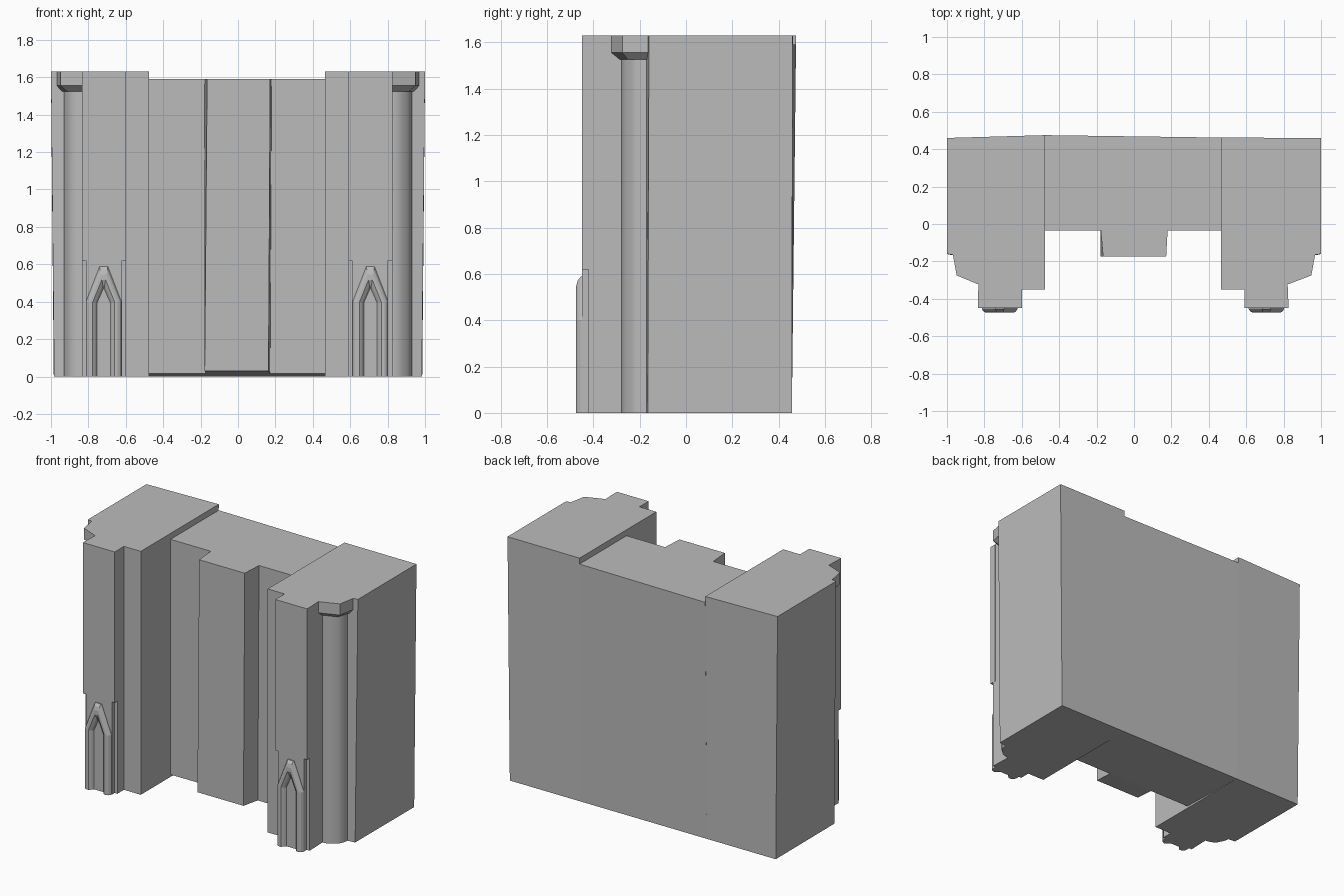
import bpy, bmesh, math

cube = bpy.data.objects.get("Cube")
if cube:
    bpy.data.objects.remove(cube)

stone = bpy.data.materials.new("grey_stone")
stone.use_nodes = True
GREY = (0.5, 0.5, 0.5, 1)
stone.diffuse_color = GREY
stone.node_tree.nodes["Principled BSDF"].inputs["Base Color"].default_value = GREY


def loft(name, lower, upper, smooth=False):
    """Close a solid between two matching loops of 3D points."""
    bm = bmesh.new()
    a = [bm.verts.new(p) for p in lower]
    b = [bm.verts.new(p) for p in upper]
    n = len(a)
    bm.faces.new(a)
    bm.faces.new(b)
    for i in range(n):
        j = (i + 1) % n
        bm.faces.new((a[i], a[j], b[j], b[i]))
    bmesh.ops.recalc_face_normals(bm, faces=bm.faces)
    mesh = bpy.data.meshes.new(name)
    bm.to_mesh(mesh)
    bm.free()
    mesh.materials.append(stone)
    obj = bpy.data.objects.new(name, mesh)
    bpy.context.collection.objects.link(obj)
    if smooth:
        bpy.ops.object.select_all(action='DESELECT')
        obj.select_set(True)
        bpy.context.view_layer.objects.active = obj
        bpy.ops.object.shade_smooth_by_angle(angle=math.radians(35))
    return obj


TOP, ROOF, LEDGE = 1.63, 1.59, 0.62
SHIFT = -0.005      # the facade is very slightly off centre


def tower(side, label):
    def ring(points, z):
        return [(side * x + (SHIFT if x < 0.9 else 0), y, z) for x, y in points]

    # Shaft with an engaged quarter column on its outer front corner
    arc = [(0.825 + 0.105 * math.cos(t), -0.17 - 0.108 * math.sin(t))
           for t in [math.pi / 2 * i / 10 for i in range(11)]]
    front = arc + [(0.83, -0.42), (0.595, -0.42), (0.595, -0.35), (0.47, -0.35)]
    ridge = 0.475 if side < 0 else 0.462
    loft(label + "_tower_shaft",
         ring([(0.47, 0.457), (0.985, 0.457), (0.983, -0.165)] + front, 0),
         ring([(0.47, ridge), (1.0, 0.46), (1.0, -0.16)] + front, TOP), True)

    # Front buttress, narrower below the ledge
    for part, x0, x1, z0, z1 in (("base", 0.615, 0.808, 0, LEDGE),
                                 ("upper", 0.595, 0.83, LEDGE, TOP)):
        plan = [(x0, -0.40), (x0, -0.448), (x1, -0.448), (x1, -0.40)]
        loft(label + "_buttress_" + part, ring(plan, z0), ring(plan, z1))

    # Column capital, flaring up from the column
    cap = [(0.80, -0.15), (0.97, -0.15), (0.968, -0.165), (0.948, -0.275),
           (0.83, -0.322), (0.80, -0.322)]
    neck = [(x if x < 0.9 else x - 0.025, max(y, -0.285)) for x, y in cap]
    neck[3] = (0.915, -0.25)
    loft(label + "_capital_neck", ring(neck, 1.525), ring(cap, 1.555))
    loft(label + "_capital", ring(cap, 1.555), ring(cap, TOP))

    # Pointed arch moulding: a rounded section swept up, over and down
    cx = side * 0.713 + SHIFT
    outer = [(-0.095, 0), (-0.095, 0.4), (-0.022, 0.588),
             (0.022, 0.588), (0.095, 0.4), (0.095, 0)]
    inner = [(-0.035, 0), (-0.035, 0.395), (-0.002, 0.47),
             (0.002, 0.47), (0.035, 0.395), (0.035, 0)]
    section = [(0, -0.43), (0, -0.455), (0.15, -0.468), (0.35, -0.474),
               (0.6, -0.474), (0.85, -0.462), (1, -0.45), (1, -0.43)]
    bm = bmesh.new()
    rows = [[bm.verts.new((cx + ox + (ix - ox) * t, y, oz + (iz - oz) * t))
             for t, y in section]
            for (ox, oz), (ix, iz) in zip(outer, inner)]
    for r, s in zip(rows, rows[1:]):
        for i in range(len(section)):
            j = (i + 1) % len(section)
            bm.faces.new((r[i], r[j], s[j], s[i]))
    bm.faces.new(rows[0])
    bm.faces.new(rows[-1])
    bmesh.ops.recalc_face_normals(bm, faces=bm.faces)
    mesh = bpy.data.meshes.new(label + "_arch_moulding")
    bm.to_mesh(mesh)
    bm.free()
    mesh.materials.append(stone)
    obj = bpy.data.objects.new(label + "_arch_moulding", mesh)
    bpy.context.collection.objects.link(obj)


tower(-1, "right")
tower(1, "left")

# Recessed wall between the towers, its underside rising to the front
x0, x1 = -0.475, 0.465
loft("centre_wall",
     [(x0, 0.457, 0), (x1, 0.457, 0), (x1, -0.035, 0.015), (x0, -0.035, 0.015)],
     [(x0, 0.475, ROOF), (x1, 0.462, ROOF), (x1, -0.035, ROOF), (x0, -0.035, ROOF)])

# Projecting centre bay, leaning slightly sideways
loft("centre_bay",
     [(-0.172, -0.03, 0.015), (0.172, -0.03, 0.015),
      (0.163, -0.175, 0.03), (-0.178, -0.175, 0.03)],
     [(-0.178, -0.03, ROOF), (0.18, -0.03, ROOF),
      (0.172, -0.175, ROOF), (-0.165, -0.175, ROOF)])
